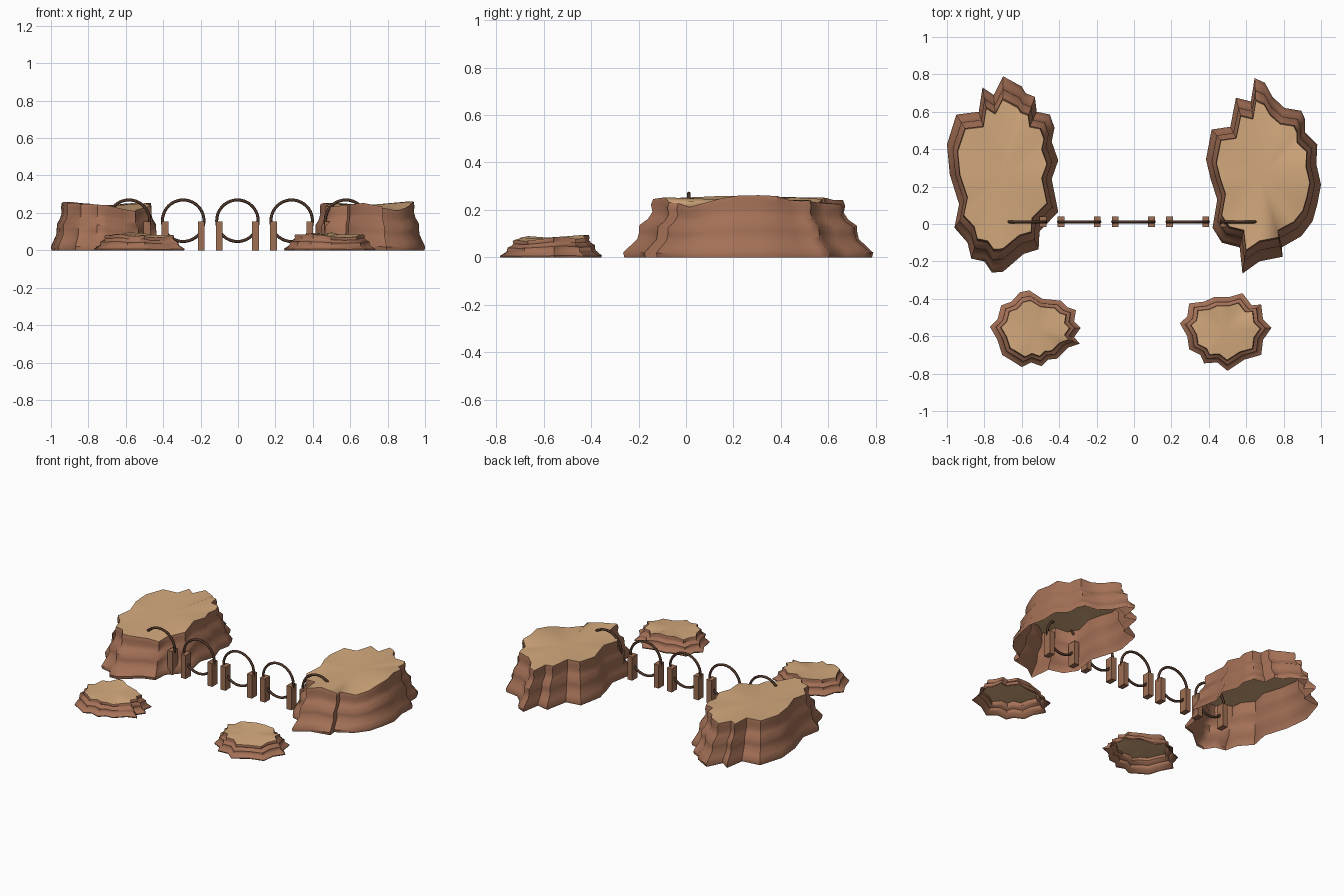
import bpy, bmesh, math, random

if "Cube" in bpy.data.objects:
    bpy.data.objects.remove(bpy.data.objects["Cube"])
random.seed(4)

def material(name, col):
    m = bpy.data.materials.new(name)
    m.diffuse_color = (*col, 1)
    m.use_nodes = True
    m.node_tree.nodes["Principled BSDF"].inputs["Base Color"].default_value = m.diffuse_color
    return m

ROCK = material("red_brown_rock", (0.376, 0.165, 0.095))
SAND = material("sandy_top", (0.66, 0.40, 0.205))
POST = material("post_brown", (0.35, 0.16, 0.09))
RING = material("dark_ring", (0.075, 0.036, 0.022))

def finish(bm, name, mats, angle):
    me = bpy.data.meshes.new(name)
    bm.to_mesh(me)
    bm.free()
    for m in mats:
        me.materials.append(m)
    if angle:
        for p in me.polygons:
            p.use_smooth = True
        me.set_sharp_from_angle(angle=math.radians(angle))
    ob = bpy.data.objects.new(name, me)
    bpy.context.collection.objects.link(ob)
    return ob

# Rippled cliff profile: (height fraction, inset fraction from base to rim)
PROFILE = [(0, .04), (.08, 0), (.2, .24), (.32, .48), (.43, .53), (.55, .54),
           (.66, .83), (.78, .98), (.9, .93), (1, 1)]

def rock(name, outline, centre, rim_scale, heights, mid_z, jitter):
    """Hollow terraced rock; heights = rim z at E, NE, N, NW, W, SW, S, SE."""
    cx, cy = centre
    pts = outline[::-1]                       # make counter-clockwise
    sx = max(abs(x - cx) for x, y in pts)
    sy = max(abs(y - cy) for x, y in pts)
    rim = []
    for x, y in pts:
        a = math.atan2((y - cy) / sy, (x - cx) / sx) / (math.pi / 4) % 8
        i, f = int(a) % 8, a % 1
        f = (1 - math.cos(math.pi * f)) / 2
        rim.append(heights[i] * (1 - f) + heights[(i + 1) % 8] * f
                   + random.uniform(-jitter, jitter))
    bm = bmesh.new()
    rows = []
    for t, inset in PROFILE:
        kx = 1 - inset * (1 - rim_scale[0])
        ky = 1 - inset * (1 - rim_scale[1])
        rows.append([bm.verts.new((cx + (x - cx) * kx, cy + (y - cy) * ky, t * h))
                     for (x, y), h in zip(pts, rim)])
    n = len(pts)
    for lo, hi in zip(rows, rows[1:]):
        for i in range(n):
            j = (i + 1) % n
            bm.faces.new((lo[i], lo[j], hi[j], hi[i]))
    # sandy cap as a fan
    mid = bm.verts.new((cx, cy, mid_z))
    for i in range(n):
        bm.faces.new((rows[-1][i], rows[-1][(i + 1) % n], mid)).material_index = 1
    return finish(bm, name, (ROCK, SAND), 50)

# Large mesas
left_big = [(-.70, .79), (-.60, .735), (-.58, .70), (-.53, .68), (-.52, .60), (-.45, .585),
            (-.425, .515), (-.44, .44), (-.405, .34), (-.44, .24), (-.405, .065),
            (-.505, -.04), (-.51, -.135), (-.59, -.16), (-.70, -.255), (-.76, -.26),
            (-.80, -.2), (-.87, -.185), (-.89, -.1), (-.96, -.02), (-.935, .105),
            (-.985, .265), (-1.0, .425), (-.95, .585), (-.83, .6), (-.81, .73), (-.75, .69)]
right_big = [(.645, .78), (.70, .755), (.74, .68), (.805, .62), (.895, .605), (.915, .56),
             (.915, .49), (.98, .425), (.975, .32), (1.0, .21), (.98, .105), (.955, .015),
             (.895, -.065), (.79, -.125), (.795, -.175), (.67, -.2), (.58, -.265),
             (.565, -.125), (.47, -.1), (.42, -.02), (.445, .13), (.41, .24),
             (.385, .345), (.415, .505), (.515, .52), (.545, .675), (.625, .655)]
rock("left_mesa", left_big, (-.71, .26), (.80, .76),
     (.25, .25, .24, .255, .26, .25, .245, .21), .235, .004)
rock("right_mesa", right_big, (.68, .26), (.81, .76),
     (.265, .24, .225, .255, .25, .235, .25, .212), .24, .004)

# Small front rocks
left_small = [(-.56, -.355), (-.49, -.4), (-.39, -.41), (-.355, -.445), (-.31, -.46),
              (-.32, -.52), (-.285, -.555), (-.32, -.605), (-.29, -.64), (-.35, -.66),
              (-.41, -.72), (-.46, -.725), (-.495, -.76), (-.55, -.74), (-.6, -.765),
              (-.655, -.73), (-.705, -.7), (-.73, -.62), (-.77, -.55), (-.73, -.51),
              (-.71, -.435), (-.655, -.415), (-.61, -.365)]
right_small = [(.58, -.37), (.63, -.435), (.68, -.43), (.69, -.51), (.735, -.555),
               (.69, -.62), (.68, -.7), (.59, -.725), (.5, -.785), (.445, -.74),
               (.375, -.745), (.355, -.7), (.295, -.67), (.285, -.6), (.245, -.53),
               (.285, -.495), (.295, -.425), (.375, -.415), (.43, -.39), (.51, -.39)]
small_rim = (.085, .08, .09, .088, .08, .085, .075, .07)
rock("left_small_rock", left_small, (-.53, -.56), (.75, .73), small_rim, .082, .005)
rock("right_small_rock", right_small, (.49, -.57), (.75, .73), small_rim, .082, .005)

# Row of upright rings, each held by two posts
Y = .012
for k in range(-2, 3):
    x = -.003 + .29 * k
    bpy.ops.mesh.primitive_torus_add(location=(x, Y, .158), rotation=(math.pi / 2, 0, 0),
                                     major_radius=.111, minor_radius=.008,
                                     major_segments=40, minor_segments=8)
    ring = bpy.context.object
    ring.name = f"ring_{k + 3}"
    ring.data.materials.append(RING)
    bpy.ops.object.shade_smooth()
    for side in (-1, 1):
        bm = bmesh.new()
        bmesh.ops.create_cube(bm, size=1)
        post = finish(bm, f"post_{k + 3}_{'left' if side < 0 else 'right'}", (POST,), 0)
        post.scale = (.036, .055, .155)
        post.location = (x + side * .097, Y, .0775)
